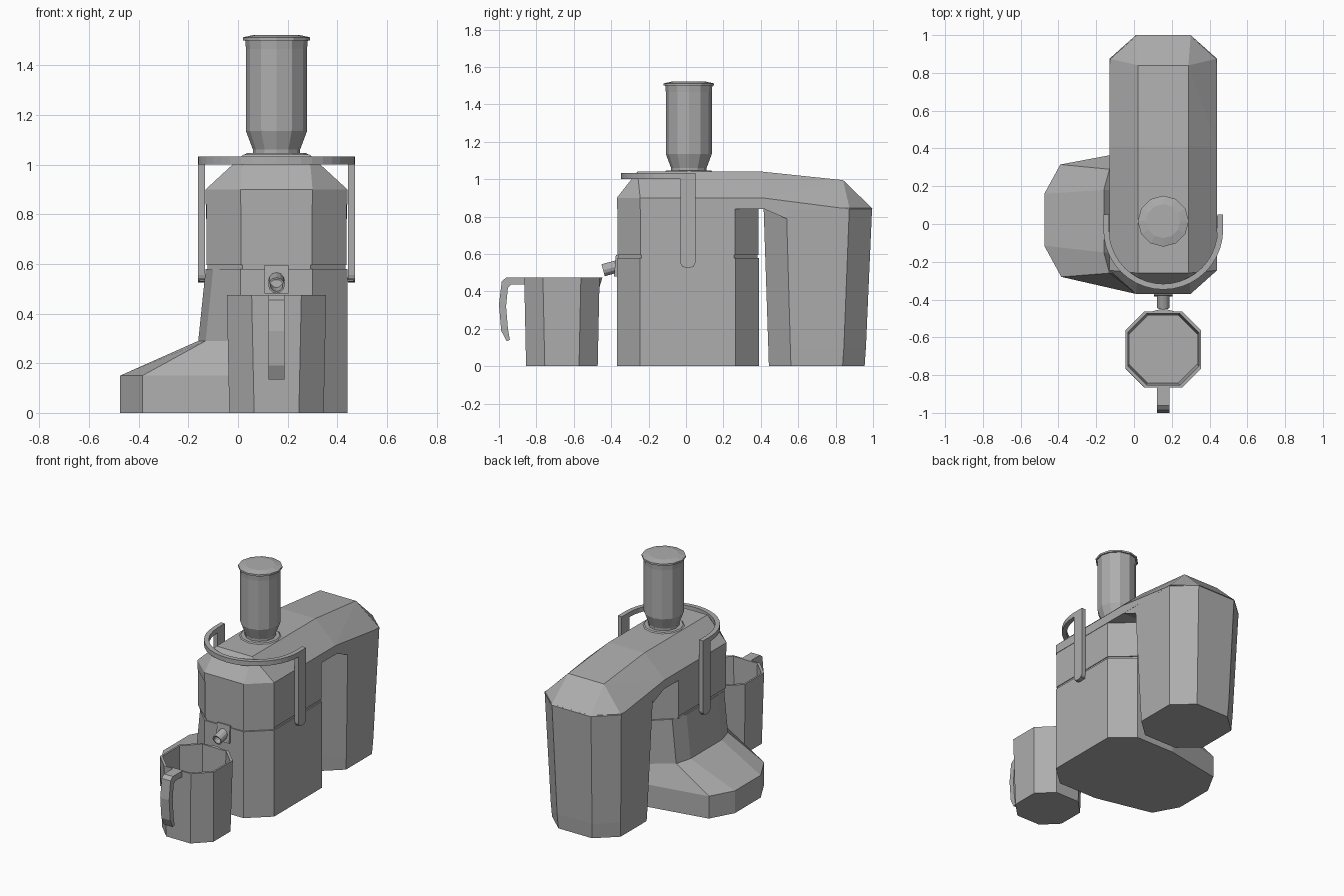
import bpy, bmesh, math
from mathutils import Vector

cube = bpy.data.objects.get("Cube")
if cube:
    bpy.data.objects.remove(cube, do_unlink=True)

CX = 0.155  # machine centre line

grey = bpy.data.materials.new("plain_grey")
grey.use_nodes = True
COLOUR = (0.42, 0.42, 0.42, 1)
grey.diffuse_color = COLOUR
grey.node_tree.nodes["Principled BSDF"].inputs["Base Color"].default_value = COLOUR


def finish(name, bm):
    bmesh.ops.recalc_face_normals(bm, faces=bm.faces)
    mesh = bpy.data.meshes.new(name)
    bm.to_mesh(mesh)
    bm.free()
    mesh.materials.append(grey)
    ob = bpy.data.objects.new(name, mesh)
    bpy.context.collection.objects.link(ob)
    return ob


def loft(name, rings, caps=(True, True)):
    """Skin a list of point rings that share one point count."""
    bm = bmesh.new()
    rows = [[bm.verts.new(p) for p in r] for r in rings]
    n = len(rows[0])
    for a, b in zip(rows, rows[1:]):
        for i in range(n):
            j = (i + 1) % n
            bm.faces.new((a[i], a[j], b[j], b[i]))
    if caps[0]:
        bm.faces.new(rows[0][::-1])
    if caps[1]:
        bm.faces.new(rows[-1])
    return finish(name, bm)


def hull(name, points):
    bm = bmesh.new()
    for p in points:
        bm.verts.new(p)
    bmesh.ops.convex_hull(bm, input=bm.verts)
    bmesh.ops.dissolve_limit(bm, angle_limit=0.02, verts=bm.verts, edges=bm.edges)
    return finish(name, bm)


def octagon(half, y0, y1, cut_x, cut_y, z):
    """Chamfered rectangle about the centre line, counter-clockwise."""
    l, r = CX - half, CX + half
    return [(l, y0 + cut_y, z), (l + cut_x, y0, z), (r - cut_x, y0, z), (r, y0 + cut_y, z),
            (r, y1 - cut_y, z), (r - cut_x, y1, z), (l + cut_x, y1, z), (l, y1 - cut_y, z)]


def circle(r, z, y=0.015, n=12):
    return [(CX + r * math.cos(math.tau * i / n), y + r * math.sin(math.tau * i / n), z) for i in range(n)]


def extrude_x(name, profile, x0, x1):
    return loft(name, [[(x, y, z) for y, z in profile] for x in (x0, x1)])


def body(z, inset=0.0):
    return octagon(0.285 - inset, -0.37 + inset, 0.39 - inset, 0.14, 0.125, z)


# Motor base, flaring into a low foot on one side
def base_ring(z, left):
    return left + body(z)[1:7]


def foot(z):
    return base_ring(z, [(-0.39, 0.315, z), (-0.475, 0.16, z), (-0.475, -0.115, z), (-0.385, -0.28, z)])


def waist(z, x):
    return base_ring(z, [(x + 0.03, 0.29, z), (x, 0.18, z), (x, -0.15, z), (x + 0.03, -0.26, z)])


loft("motor_base", [foot(0), foot(0.15), waist(0.29, -0.16), waist(0.58, -0.13)])

# Seam and upper bowl housing
loft("housing_seam", [body(0.575, 0.008), body(0.605, 0.008)])
loft("bowl_housing", [body(0.595, 0.003), body(0.845, 0.003)])

# Long lid reaching back over the pulp bin
lid = octagon(0.285, -0.37, 1.0, 0.14, 0.125, 0.84)
lid += [(x, y, 0.9) for x, y, z in body(0)[:4]]
lid += [(x, 0.41, 0.9) for x in (CX - 0.285, CX + 0.285)]
lid += [(x, y, z) for x in (0.022, 0.288) for y, z in ((-0.26, 1.04), (0.41, 1.04), (0.84, 0.995))]
hull("lid", lid)

# Pulp bin with a tapered wall and a base band
loft("pulp_bin", [octagon(0.255, 0.443, 0.955, 0.13, 0.118, 0),
                  octagon(0.26, 0.44, 0.962, 0.13, 0.118, 0.1),
                  octagon(0.285, 0.415, 0.995, 0.14, 0.122, 0.845)])
extrude_x("bin_shoulder", [(0.415, 0.842), (0.535, 0.79), (0.56, 0.842)], CX - 0.284, CX + 0.284)

# Feed chute and pusher cap
loft("chute_collar", [circle(0.14, 1.03), circle(0.12, 1.046)])
profile = [(0.095, 1.04), (0.095, 1.06), (0.123, 1.135), (0.123, 1.465), (0.126, 1.5),
           (0.135, 1.5), (0.135, 1.512), (0.09, 1.522)]
loft("feed_chute", [circle(r, z) for r, z in profile])

# Locking handle: a half hoop with two side arms
hoop = []
for i in range(21):
    a = math.pi * (1 + i / 20)
    d = Vector((math.cos(a), math.sin(a), 0))
    c = Vector((CX, -0.03, 0))
    hoop.append([c + d * r + Vector((0, 0, z)) for r, z in ((0.287, 1.0), (0.317, 1.0), (0.317, 1.032), (0.287, 1.032))])
loft("locking_hoop", hoop)
arm = [(-0.03, 1.032)] + [(0.01 + 0.04 * math.cos(math.pi * (1 + i / 8)), 0.555 + 0.03 * math.sin(math.pi * (1 + i / 8)))
                          for i in range(9)] + [(0.05, 1.032)]
for side, s in (("right", -1), ("left", 1)):
    extrude_x(side + "_locking_arm", arm, CX + s * 0.288, CX + s * 0.317)
    extrude_x(side + "_arm_catch", [(-0.02, 0.53), (0.04, 0.53), (0.04, 0.545), (-0.02, 0.545)],
              CX + s * 0.28, CX + s * 0.31)

# Juice spout on its mounting plate
plate = [(-0.385, 0.48), (-0.36, 0.48), (-0.36, 0.595), (-0.375, 0.595)]
extrude_x("spout_plate", plate, CX - 0.048, CX + 0.048)


def tube_ring(r, t):
    centre = Vector((CX, -0.365, 0.535)).lerp(Vector((CX, -0.443, 0.513)), t)
    up = Vector((0, -0.27, 0.96))
    return [centre + r * (math.cos(a) * Vector((1, 0, 0)) + math.sin(a) * up)
            for a in (math.tau * i / 12 for i in range(12))]


loft("juice_spout", [tube_ring(0.033, 0), tube_ring(0.033, 1), tube_ring(0.025, 1), tube_ring(0.025, 0.2)])


# Open jug with a pouring lip and hooked handle
def jug(z, inset):
    return octagon(0.2 - inset, -0.865 + inset, -0.462 - inset, 0.1, 0.1, z)


loft("jug", [jug(0, 0.01), jug(0.475, 0), jug(0.475, 0.012), jug(0.015, 0.022)])
hull("jug_lip", [(CX - 0.06, -0.463, 0.475), (CX + 0.06, -0.463, 0.475), (CX, -0.447, 0.475),
                 (CX, -0.466, 0.41), (CX, -0.47, 0.475)])
grip = [(-0.863, 0.475), (-0.96, 0.475), (-0.985, 0.455), (-1.0, 0.33), (-0.988, 0.19), (-0.96, 0.135),
        (-0.942, 0.14), (-0.952, 0.2), (-0.962, 0.32), (-0.952, 0.42), (-0.935, 0.436), (-0.863, 0.436)]
extrude_x("jug_handle", grip, CX - 0.033, CX + 0.033)
